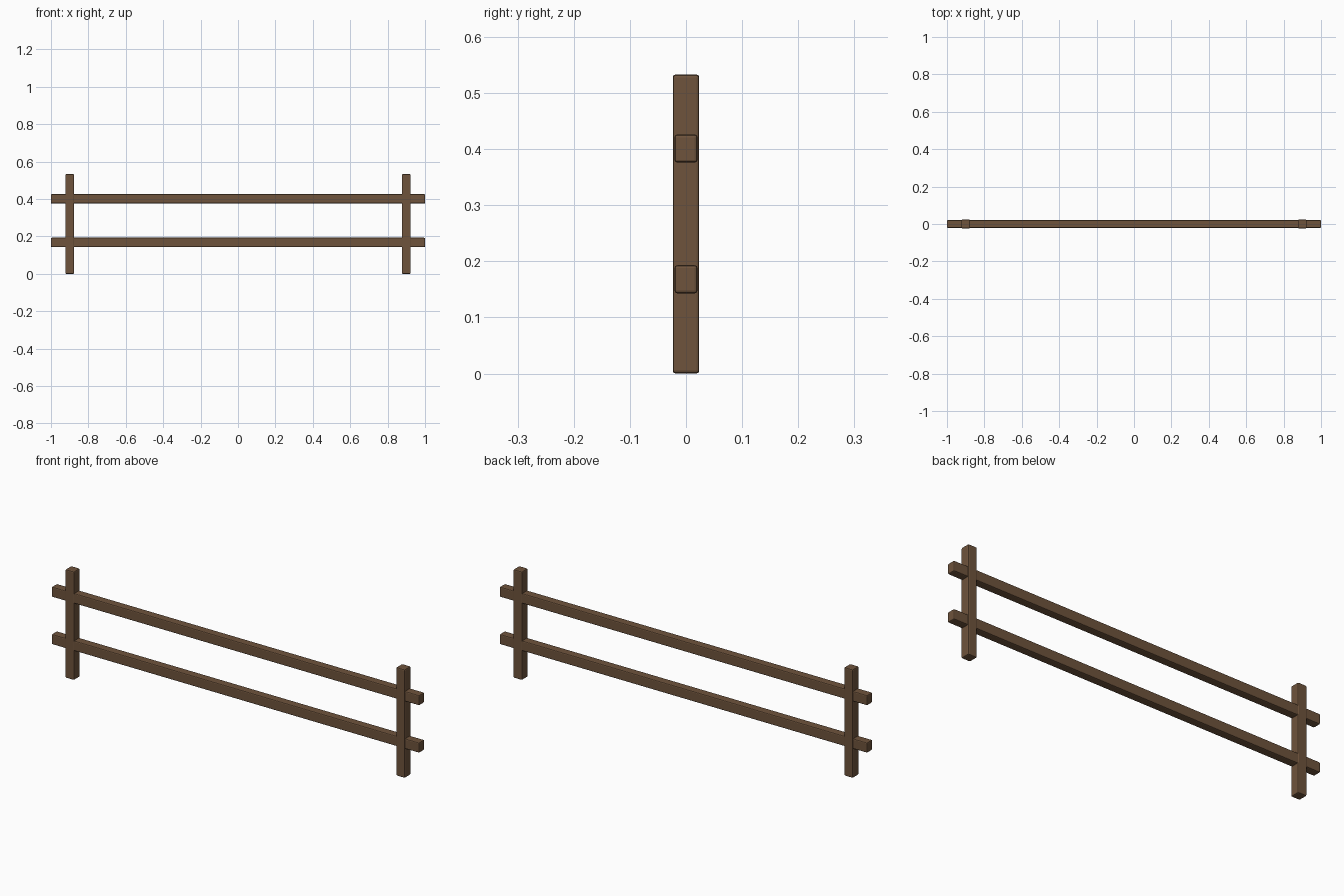
import bpy, bmesh

if "Cube" in bpy.data.objects:
    bpy.data.objects.remove(bpy.data.objects["Cube"])

wood = bpy.data.materials.new("brown wood")
wood.diffuse_color = (0.156, 0.087, 0.045, 1)
wood.use_nodes = True
wood.node_tree.nodes["Principled BSDF"].inputs["Base Color"].default_value = wood.diffuse_color


def beam(name, center, size, bevel=0.005):
    """Rectangular timber with softly rounded edges."""
    bm = bmesh.new()
    bmesh.ops.create_cube(bm, size=1)
    for v in bm.verts:
        v.co = [c * s for c, s in zip(v.co, size)]
    bmesh.ops.bevel(bm, geom=bm.edges[:], offset=bevel, segments=2,
                    profile=0.5, affect='EDGES')
    mesh = bpy.data.meshes.new(name)
    bm.to_mesh(mesh)
    bm.free()
    mesh.materials.append(wood)
    obj = bpy.data.objects.new(name, mesh)
    obj.location = center
    bpy.context.collection.objects.link(obj)


# two upright posts
for side, x in (("left", -0.9), ("right", 0.9)):
    beam(side + "_post", (x, 0, 0.2665), (0.047, 0.047, 0.533))

# two horizontal rails passing through the posts
for level, z in (("lower", 0.168), ("upper", 0.401)):
    beam(level + "_rail", (0, 0, z), (2.0, 0.041, 0.05))
